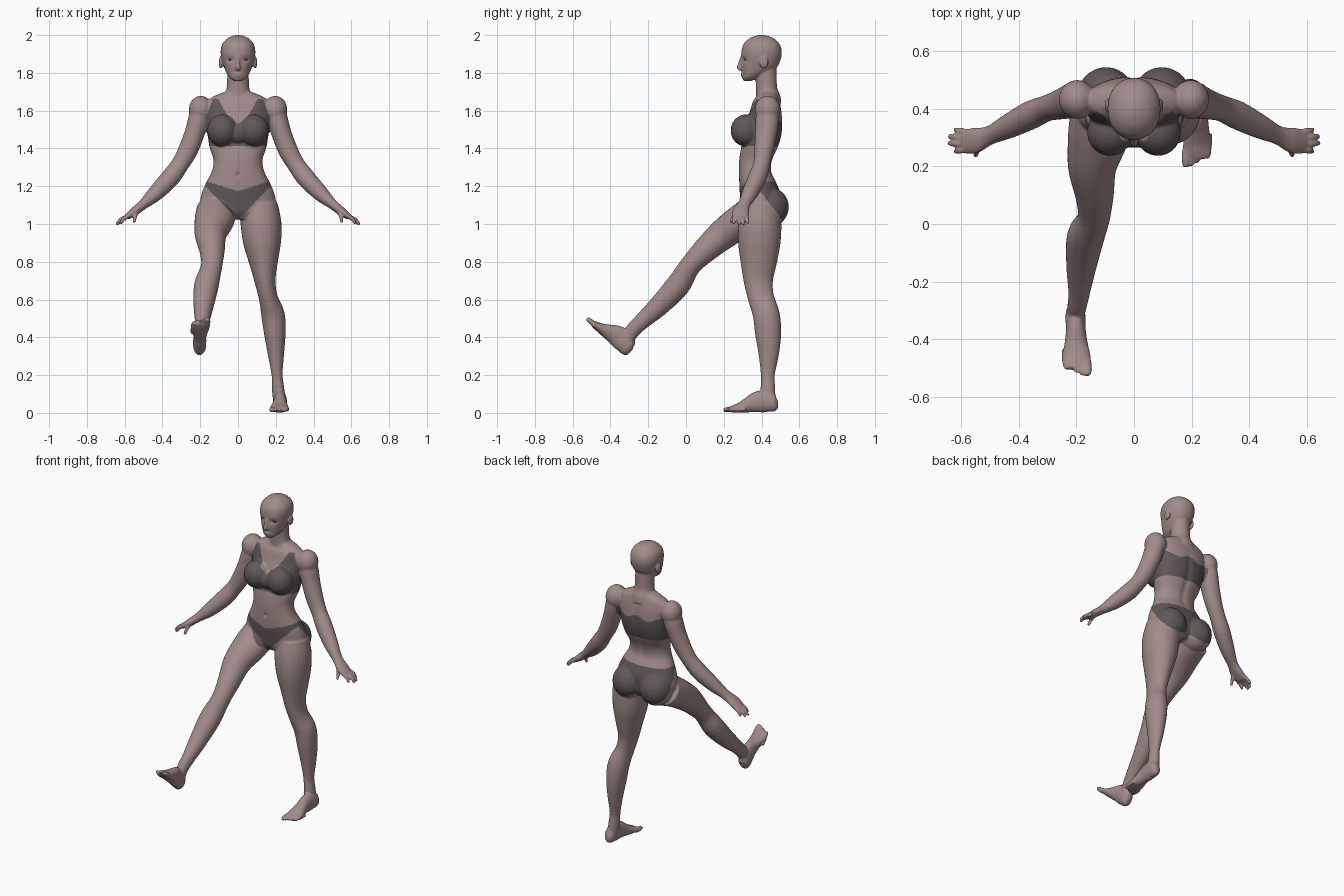
import bpy, bmesh, math
from mathutils import Vector, Matrix

X, Y, Z = Vector((1, 0, 0)), Vector((0, 1, 0)), Vector((0, 0, 1))


def material(name, rgb):
    m = bpy.data.materials.new(name)
    m.diffuse_color = (*rgb, 1)
    return m


skin = material("skin", (0.36, 0.262, 0.252))
cloth = material("dark cloth", (0.118, 0.096, 0.1))
eye_dark = material("eye dark", (0.09, 0.07, 0.07))

bm = bmesh.new()


def spline(pts, sub=4):
    """Catmull-Rom points through tuples of x, y, z, radius a, radius b."""
    p = [Vector(q) for q in pts]
    p = [2 * p[0] - p[1]] + p + [2 * p[-1] - p[-2]]
    out = []
    for i in range(1, len(p) - 2):
        a, b, c, d = p[i - 1:i + 3]
        for k in range(sub):
            t = k / sub
            out.append(0.5 * (2 * b + (c - a) * t + (2 * a - 5 * b + 4 * c - d) * t * t
                              + (3 * b - a - 3 * c + d) * t ** 3))
    return out + [p[-2]]


def loft(pts, ref=X, axis=None, n=28, power=2.0):
    """Skin rings along a path; radius a runs along ref, radius b across it."""
    path = spline(pts)
    rings = []
    for i, q in enumerate(path):
        t = axis or (path[min(i + 1, len(path) - 1)].to_3d() - path[max(i - 1, 0)].to_3d()).normalized()
        side = (ref - t * ref.dot(t)).normalized()
        other = t.cross(side)
        ring = []
        for k in range(n):
            ang = math.tau * k / n
            c, s = math.cos(ang), math.sin(ang)
            u = math.copysign(abs(c) ** (2 / power), c) * max(q[3], 0.004)
            v = math.copysign(abs(s) ** (2 / power), s) * max(q[4], 0.004)
            ring.append(bm.verts.new(Vector(q[:3]) + side * u + other * v))
        rings.append(ring)
    for r0, r1 in zip(rings, rings[1:]):
        for k in range(n):
            bm.faces.new((r0[k], r0[(k + 1) % n], r1[(k + 1) % n], r1[k]))
    bm.faces.new(rings[0])
    bm.faces.new(rings[-1])


def blob(c, r):
    bmesh.ops.create_icosphere(bm, subdivisions=3, radius=1,
                               matrix=Matrix.Translation(c) @ Matrix.Diagonal((*r, 1)))


def stack(rows, power=2.0):
    """Horizontal rings from z, centre y, half width, half depth."""
    loft([(0, cy, z, rx, ry) for z, cy, rx, ry in rows], axis=Z, n=40, power=power)


# head and neck
stack([(1.757, .325, .02, .02), (1.775, .345, .045, .048), (1.80, .365, .062, .068),
       (1.83, .387, .074, .095), (1.87, .397, .086, .104), (1.91, .40, .092, .107),
       (1.95, .40, .085, .097), (1.98, .40, .06, .068), (1.995, .40, .032, .036),
       (2.001, .40, .006, .006)], 2.15)
stack([(1.64, .435, .085, .07), (1.68, .435, .073, .064), (1.72, .427, .06, .056),
       (1.78, .424, .057, .056), (1.84, .425, .056, .055)])
# nose, lips
loft([(0, .298, 1.885, .007, .01), (0, .286, 1.85, .009, .011), (0, .28, 1.828, .014, .011),
      (0, .291, 1.815, .012, .008)])
blob((0, .302, 1.795), (.024, .012, .005))
blob((0, .302, 1.785), (.02, .012, .006))

# torso
stack([(1.70, .43, .07, .05), (1.675, .43, .13, .058), (1.65, .425, .162, .07),
       (1.60, .422, .172, .083), (1.55, .415, .17, .095), (1.50, .41, .165, .1),
       (1.45, .402, .158, .1), (1.40, .388, .149, .097), (1.34, .37, .13, .088),
       (1.28, .366, .138, .086), (1.22, .38, .168, .098), (1.16, .392, .193, .107),
       (1.10, .395, .2, .104), (1.06, .395, .17, .1), (1.025, .395, .09, .08)], 2.2)
blob((0, .31, 1.48), (.06, .046, .055))

for s in (-1, 1):
    # ears, bust, buttocks, shoulders
    blob((s * .091, .412, 1.855), (.011, .024, .033))
    blob((s * .083, .318, 1.495), (.08, .082, .086))
    blob((s * .097, .443, 1.09), (.1, .102, .105))
    blob((s * .197, .432, 1.605), (.064, .068, .074))
    # arm and palm
    loft([(s * x, y, z, a, b) for x, y, z, a, b in (
        (.19, .432, 1.62, .058, .052), (.21, .43, 1.55, .062, .055), (.23, .423, 1.48, .058, .053),
        (.265, .412, 1.39, .05, .052), (.307, .4, 1.315, .045, .047), (.36, .377, 1.243, .049, .05),
        (.437, .338, 1.162, .042, .042), (.5, .308, 1.105, .033, .027), (.55, .29, 1.065, .045, .023),
        (.588, .286, 1.037, .042, .016))], ref=Y)
    # fingers and thumb
    for base, tip in (((.575, .318, 1.045), (.622, .328, 1.002)), ((.585, .298, 1.04), (.642, .305, .996)),
                      ((.585, .278, 1.04), (.645, .28, .996)), ((.58, .258, 1.042), (.622, .252, 1.0)),
                      ((.525, .28, 1.075), (.55, .235, 1.008))):
        b, t = Vector(base), Vector(tip)
        m = (b + t) / 2 + Vector((.005, 0, .005))
        loft([(s * q.x, q.y, q.z, r, r) for q, r in ((b, .012), (m, .0115), (t, .008))], ref=Y, n=10)

# standing leg
loft([(.11, .4, 1.1, .1, .1), (.122, .392, 1.0, .108, .113), (.128, .388, .9, .1, .112),
      (.135, .385, .8, .077, .097), (.143, .383, .7, .056, .078), (.16, .397, .61, .05, .069),
      (.185, .425, .52, .062, .071), (.195, .435, .42, .057, .069), (.201, .438, .31, .043, .054),
      (.207, .433, .2, .029, .037), (.213, .434, .12, .033, .039), (.218, .437, .05, .03, .035)])
# raised leg
loft([(-.115, .39, 1.07, .105, .1), (-.125, .3, 1.02, .105, .092), (-.145, .2, .948, .085, .082),
      (-.137, .1, .86, .067, .067), (-.14, .02, .775, .056, .056), (-.168, -.045, .672, .065, .064),
      (-.183, -.15, .56, .052, .054), (-.19, -.235, .483, .038, .043), (-.198, -.287, .43, .033, .039),
      (-.202, -.315, .375, .03, .035)])


def foot(heel, toe_dir, up, inner):
    """Foot and toes from the heel point along toe_dir; inner is the big-toe side."""
    f, u = Vector(toe_dir).normalized(), Vector(up).normalized()
    r = f.cross(u) * inner
    at = lambda t, h, w=0: Vector(heel) + f * t + u * h + r * w
    loft([(*at(t, h), w, hh) for t, h, w, hh in (
        (.0, .045, .014, .02), (.02, .046, .031, .042), (.06, .06, .035, .058), (.11, .058, .034, .056),
        (.16, .041, .04, .04), (.205, .027, .049, .026), (.24, .02, .05, .018),
        (.26, .016, .043, .012))], ref=r)
    for i in range(5):
        w, t, rad = .037 - i * .0195, .285 - .008 * i * i / 2.2, (.016 if i == 0 else .0105)
        loft([(*at(t - .055, .018, w), rad, rad), (*at(t - .015, .017, w), rad, rad * .9),
              (*at(t + .006, .014, w), rad * .6, rad * .6)], ref=r, n=10)


foot((.226, .487, 0), (-.03, -1, 0), Z, 1)
foot((-.204, -.325, .29), (.02, -.726, .688), (0, .688, .726), -1)

# fuse the parts into one smooth skin
bmesh.ops.recalc_face_normals(bm, faces=bm.faces[:])
mesh = bpy.data.meshes.new("body")
bm.to_mesh(mesh)
bm.free()
body = bpy.data.objects.new("body", mesh)
bpy.context.collection.objects.link(body)
rm = body.modifiers.new("fuse", 'REMESH')
rm.mode, rm.voxel_size = 'VOXEL', 0.0052
sm = body.modifiers.new("soften", 'SMOOTH')
sm.factor, sm.iterations = 0.5, 6
dg = bpy.context.evaluated_depsgraph_get()
skin_mesh = bpy.data.meshes.new_from_object(body.evaluated_get(dg))
body.modifiers.clear()
body.data = skin_mesh
skin_mesh.name = "body"

# eye sockets, spine groove, navel
for v in skin_mesh.vertices:
    x, y, z = v.co
    if z > 1.8 and y < .36:
        v.co.y += .009 * math.exp(-((abs(x) - .04) / .018) ** 2 - ((z - 1.87) / .013) ** 2)
    elif y > .42 and 1.2 < z < 1.62:
        v.co.y -= .007 * math.exp(-(x / .02) ** 2) * math.sin(math.pi * (z - 1.2) / .42)
    elif y < .32 and 1.2 < z < 1.35:
        v.co.y += .008 * math.exp(-(x / .009) ** 2 - ((z - 1.262) / .012) ** 2)


def in_top(x, y, z):
    """Cropped top: band all round, V neck and straps at the front."""
    x = abs(x)
    if z < 1.41 or x > .172 - max(0, z - 1.56) * .38:
        return False
    if y < .425:
        return z < min(1.662, 1.527 + .5 * x + 7.5 * x * x)
    return z < 1.55 + .012 * math.cos(x * 42)


def in_briefs(x, y, z):
    """Briefs: dipped waistline, high leg at the front, full behind."""
    x = abs(x)
    top = 1.175 + .3 * x if y < .38 else 1.225
    low = min(1.02 + 1.05 * x, 1.19 - 1.3 * (y - .38))
    return x < .24 and y > .26 and max(1.0, low) < z < top


for m in (skin, cloth):
    skin_mesh.materials.append(m)
for p in skin_mesh.polygons:
    p.material_index = int(in_top(*p.center) or in_briefs(*p.center))
skin_mesh.shade_smooth()

# eyes
for s, side in ((-1, "right"), (1, "left")):
    eb = bmesh.new()
    bmesh.ops.create_uvsphere(eb, u_segments=16, v_segments=8, radius=1,
                              matrix=Matrix.Translation((s * .041, .316, 1.87)) @ Matrix.Rotation(s * .35, 4, 'Z')
                              @ Matrix.Diagonal((.013, .007, .0055, 1)))
    em = bpy.data.meshes.new(side + "_eye")
    eb.to_mesh(em)
    eb.free()
    em.materials.append(eye_dark)
    em.shade_smooth()
    bpy.context.collection.objects.link(bpy.data.objects.new(side + "_eye", em))
